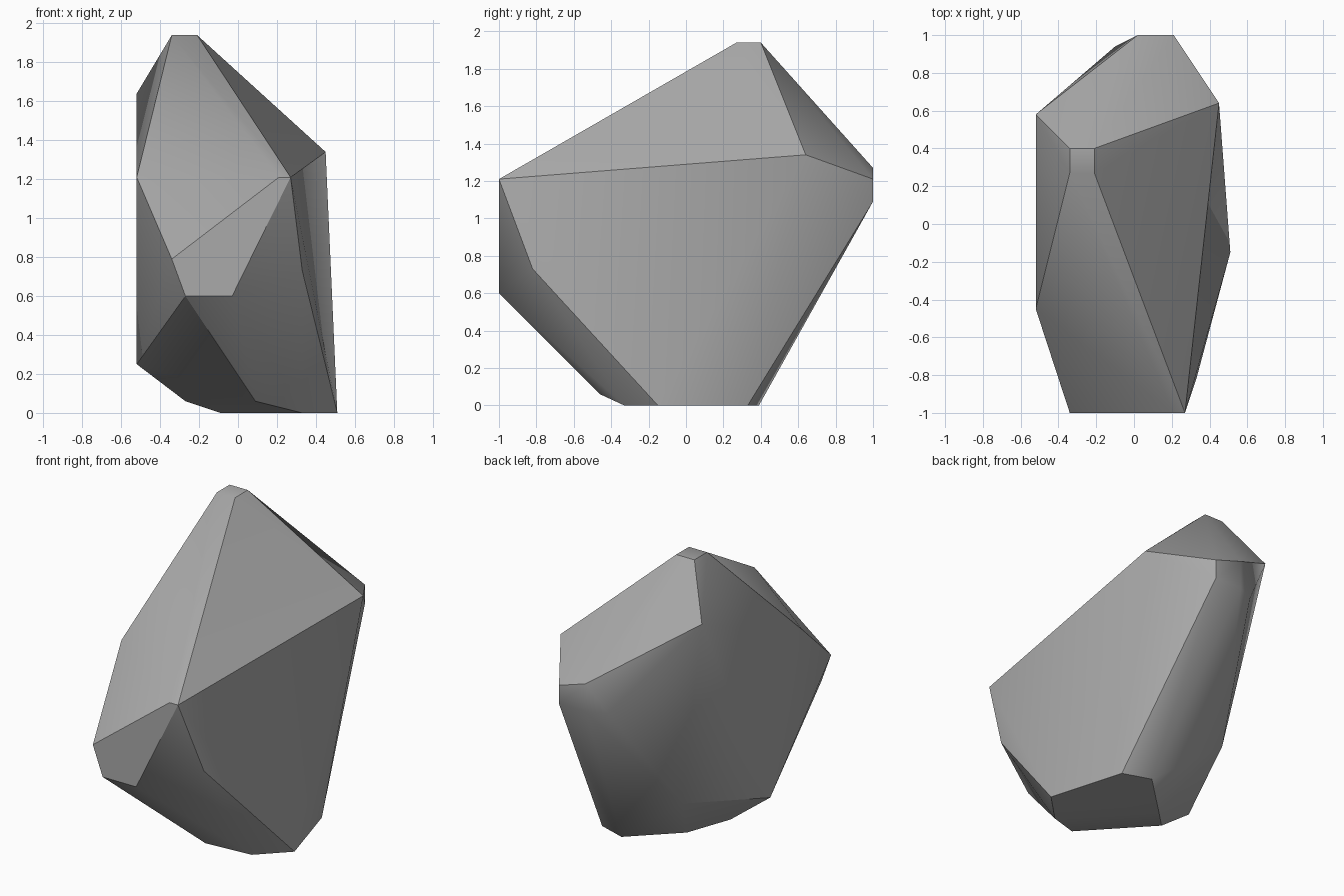
import bpy
import bmesh
import math

# Remove only the default cube
default = bpy.data.objects.get("Cube")
if default:
    bpy.data.objects.remove(default, do_unlink=True)


def make_material(name, colour):
    """One flat colour for viewport and render."""
    mat = bpy.data.materials.new(name)
    mat.use_nodes = True
    mat.diffuse_color = colour
    shader = next(n for n in mat.node_tree.nodes if n.type == "BSDF_PRINCIPLED")
    shader.inputs["Base Color"].default_value = colour
    shader.inputs["Roughness"].default_value = 0.9
    return mat


def hull_object(name, corners, material):
    """Wrap the corners in a convex skin with flat facets merged."""
    bm = bmesh.new()
    for corner in corners:
        bm.verts.new(corner)
    hull = bmesh.ops.convex_hull(bm, input=bm.verts[:])
    loose = {g for g in hull["geom_interior"] + hull["geom_unused"]
             if isinstance(g, bmesh.types.BMVert)}
    bmesh.ops.delete(bm, geom=list(loose), context="VERTS")
    bmesh.ops.dissolve_limit(bm, angle_limit=math.radians(1),
                             verts=bm.verts[:], edges=bm.edges[:])
    bmesh.ops.recalc_face_normals(bm, faces=bm.faces[:])
    mesh = bpy.data.meshes.new(name)
    bm.to_mesh(mesh)
    bm.free()
    mesh.materials.append(material)
    obj = bpy.data.objects.new(name, mesh)
    bpy.context.scene.collection.objects.link(obj)
    return obj


# Small level peak
peak = [(x, y, 1.94) for x in (-.34, -.21) for y in (.27, .4)]

# Chipped front facet and narrow back facet, as (x, z) outlines
front = [(x, -1, z) for x, z in
         ((-.34, .79), (.21, 1.21), (.27, 1.21), (-.03, .6), (-.27, .6))]
back = [(x, 1, z) for x, z in
        ((.21, 1.21), (.21, 1.09), (.02, 1.27), (.02, 1.09))]

# Flat side facet, as a (y, z) outline
side = [(-.52, y, z) for y, z in ((-.45, 1.21), (-.12, .25), (.58, 1.64))]

# Resting face on the ground, as an (x, y) outline
base = [(x, y, 0) for x, y in
        ((.51, -.15), (.33, -.33), (-.09, .12), (.19, .39), (.37, .33))]

# Single corners between the facets
shoulders = [(.45, .64, 1.34), (.33, -.82, .73), (-.1, .94, 1.09)]
undercut = [(.09, -.46, .06), (-.27, -.07, .06), (-.29, .46, .37)]

# Boulder with soft low-angle edges and crisp ridges
stone_grey = make_material("stone_grey", (.4, .4, .4, 1))
rock = hull_object("rock", peak + front + back + side + base + shoulders + undercut,
                   stone_grey)
bpy.ops.object.select_all(action="DESELECT")
rock.select_set(True)
bpy.context.view_layer.objects.active = rock
bpy.ops.object.shade_smooth_by_angle(angle=math.radians(30))
